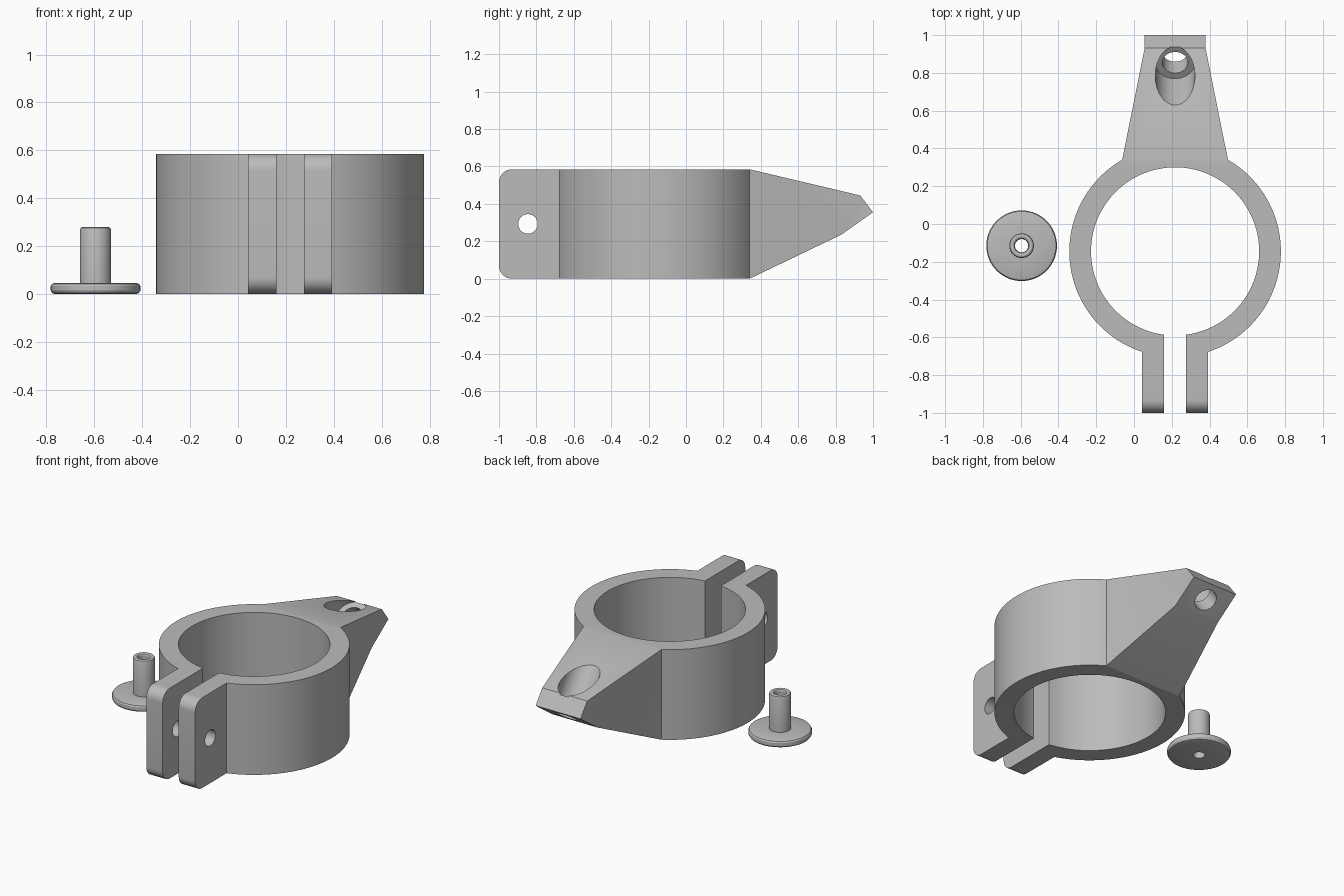
import bpy, bmesh, math
from mathutils import Vector, Matrix

if "Cube" in bpy.data.objects:
    bpy.data.objects.remove(bpy.data.objects["Cube"])

CX, CY = 0.2175, -0.145       # ring centre
RO, RI, H = 0.56, 0.445, 0.585

grey = bpy.data.materials.new("plain grey")
grey.diffuse_color = (0.5, 0.5, 0.5, 1)
grey.use_nodes = True
grey.node_tree.nodes["Principled BSDF"].inputs["Base Color"].default_value = grey.diffuse_color


def make(name, bm):
    bmesh.ops.recalc_face_normals(bm, faces=bm.faces)
    me = bpy.data.meshes.new(name)
    bm.to_mesh(me)
    bm.free()
    ob = bpy.data.objects.new(name, me)
    bpy.context.collection.objects.link(ob)
    me.materials.append(grey)
    return ob


def boolean(ob, other, op):
    mod = ob.modifiers.new(op.lower(), 'BOOLEAN')
    mod.object, mod.operation, mod.solver = other, op, 'EXACT'
    bpy.context.view_layer.objects.active = ob
    bpy.ops.object.modifier_apply(modifier=mod.name)
    bpy.data.objects.remove(other)


def cylinder(start, direction, r, length):
    """Cutter cylinder running from start along direction."""
    d = Vector(direction).normalized()
    rot = d.to_track_quat('Z', 'Y').to_matrix().to_4x4()
    bm = bmesh.new()
    bmesh.ops.create_cone(bm, cap_ends=True, segments=64, radius1=r, radius2=r, depth=length,
                          matrix=Matrix.Translation(Vector(start) + d * length / 2) @ rot)
    ob = make("cutter", bm)
    ob.hide_render = True
    return ob


def smooth(ob):
    bpy.ops.object.select_all(action='DESELECT')
    ob.select_set(True)
    bpy.context.view_layer.objects.active = ob
    bpy.ops.object.shade_smooth_by_angle(angle=math.radians(25))


# Clamp ring: half outline from the flat at the back to the tab, then mirrored
def arc(r, a0, a1, n):
    return [(r * math.cos(a0 + (a1 - a0) * i / n), CY + r * math.sin(a0 + (a1 - a0) * i / n))
            for i in range(n + 1)]


outer = arc(RO, math.pi / 3, -math.acos(0.175 / RO), 56)
inner = arc(RI, -math.acos(0.0575 / RI), math.pi / 2, 72)
half = outer + [(0.175, -1), (0.0575, -1)] + inner
outline = half + [(-x, y) for x, y in reversed(half[:-1])]
bm = bmesh.new()
face = bm.faces.new([bm.verts.new((CX + x, y, 0)) for x, y in outline])
top = bmesh.ops.extrude_face_region(bm, geom=[face])
bmesh.ops.translate(bm, vec=(0, 0, H), verts=[v for v in top["geom"] if isinstance(v, bmesh.types.BMVert)])
# rounded tab corners
corners = [e for e in bm.edges if all(v.co.y < -0.99 for v in e.verts)
           and abs(e.verts[0].co.z - e.verts[1].co.z) < 1e-4]
bmesh.ops.bevel(bm, geom=corners, offset=0.07, segments=10, profile=0.5, affect='EDGES')
clamp = make("clamp", bm)
boolean(clamp, cylinder((-0.2, -0.845, 0.293), (1, 0, 0), 0.052, 1), 'DIFFERENCE')

# Tapered arm: side profile points (y, z, half width)
root_y = CY + RO * math.sin(math.pi / 3)
section = [(root_y - 0.015, 0, 0.28), (root_y - 0.015, H, 0.28), (root_y, H, 0.28),
           (0.932, 0.445, 0.161), (1.0, 0.355, 0.161), (0.83, 0.235, 0.161), (root_y, 0, 0.28)]
bm = bmesh.new()
L, R = [[bm.verts.new((CX + s * w, y, z)) for y, z, w in section] for s in (-1, 1)]
for i in range(7):
    j = (i + 1) % 7
    bm.faces.new((L[i], L[j], R[j], R[i]))
for s in (L, R):
    for idx in ((0, 1, 2, 6), (2, 5, 6), (2, 3, 5), (3, 4, 5)):
        bm.faces.new([s[k] for k in idx])
arm = make("arm", bm)
boolean(clamp, arm, 'UNION')

# Slanted screw hole with counterbore
axis = Vector((0, -0.577, 0.816))
tip = Vector((CX, 0.915, 0.295))
boolean(clamp, cylinder(tip - axis * 0.1, axis, 0.068, 0.4), 'DIFFERENCE')
boolean(clamp, cylinder(tip + axis * 0.104, axis, 0.105, 0.5), 'DIFFERENCE')
smooth(clamp)

# Flanged pin: lathed profile (radius, height) with a through hole
profile = [(0.035, 0), (0.170, 0), (0.181, 0.004), (0.187, 0.014), (0.187, 0.033), (0.182, 0.042),
           (0.172, 0.046), (0.065, 0.046), (0.065, 0.268), (0.062, 0.276), (0.055, 0.28),
           (0.047, 0.28), (0.039, 0.276), (0.035, 0.268)]
N = 64
bm = bmesh.new()
rings = [[bm.verts.new((-0.595 + r * math.cos(2 * math.pi * k / N),
                        -0.115 + r * math.sin(2 * math.pi * k / N), z)) for k in range(N)]
         for r, z in profile]
for i, ring in enumerate(rings):
    nxt = rings[(i + 1) % len(rings)]
    for k in range(N):
        m = (k + 1) % N
        bm.faces.new((ring[k], ring[m], nxt[m], nxt[k]))
smooth(make("flanged_pin", bm))
